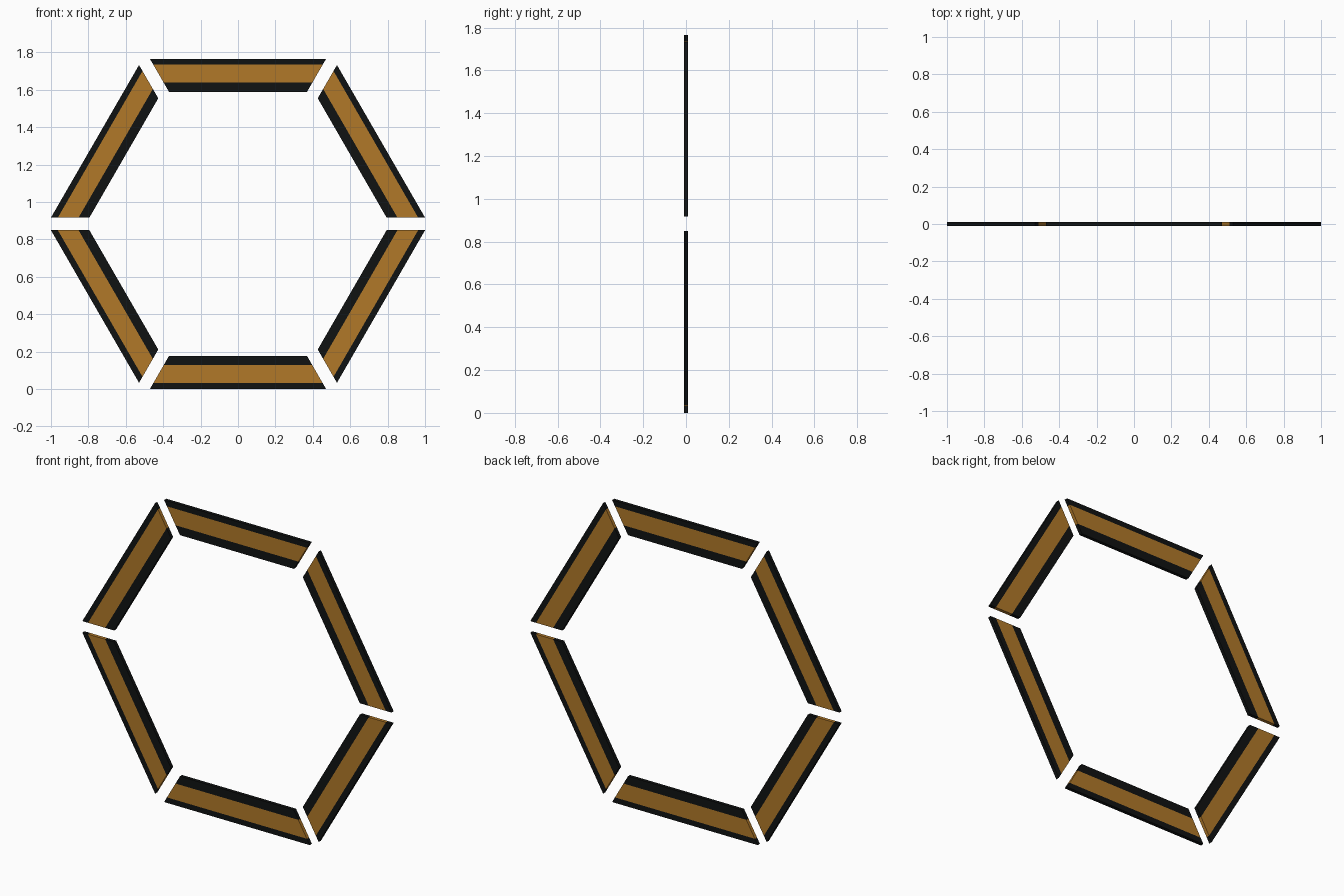
import bpy, bmesh
from math import tan, radians
from mathutils import Matrix, Vector

if "Cube" in bpy.data.objects:
    bpy.data.objects.remove(bpy.data.objects["Cube"])

CENTRE_Z = 0.883   # outer apothem, so the ring stands on z = 0
HALF_GAP = 0.0335  # half the slot between neighbouring segments
DEPTH = 0.02


def material(name, colour):
    m = bpy.data.materials.new(name)
    m.diffuse_color = colour
    m.use_nodes = True
    m.node_tree.nodes["Principled BSDF"].inputs["Base Color"].default_value = m.diffuse_color
    return m


black = material("black", (0.005, 0.006, 0.006, 1))
amber = material("amber", (0.44, 0.19, 0.022, 0.93))


def half_width(r):
    # Mitred end, set back from the hexagon's corner line
    return r * tan(radians(30)) - HALF_GAP / 0.8660254


def band(name, inner, outer, depth, mat, angle):
    """Mitred trapezoid bar between two apothems, turned to its hexagon side."""
    a, b = half_width(inner), half_width(outer)
    bm = bmesh.new()
    verts = [bm.verts.new((x, -depth / 2, z))
             for x, z in ((-a, inner), (a, inner), (b, outer), (-b, outer))]
    face = bm.faces.new(verts)
    ext = bmesh.ops.extrude_face_region(bm, geom=[face])
    moved = [v for v in ext["geom"] if isinstance(v, bmesh.types.BMVert)]
    bmesh.ops.translate(bm, verts=moved, vec=Vector((0, depth, 0)))
    bmesh.ops.recalc_face_normals(bm, faces=bm.faces)
    bm.transform(Matrix.Translation((0, 0, CENTRE_Z)) @ Matrix.Rotation(angle, 4, 'Y'))
    mesh = bpy.data.meshes.new(name)
    bm.to_mesh(mesh)
    bm.free()
    mesh.materials.append(mat)
    bpy.context.collection.objects.link(bpy.data.objects.new(name, mesh))


# Six segments, each an amber strip between two black rails
for i in range(6):
    angle = radians(60 * i)
    band(f"outer_rail_{i + 1}", 0.851, 0.883, DEPTH, black, angle)
    band(f"amber_strip_{i + 1}", 0.755, 0.851, DEPTH, amber, angle)
    band(f"inner_rail_{i + 1}", 0.705, 0.755, DEPTH, black, angle)
